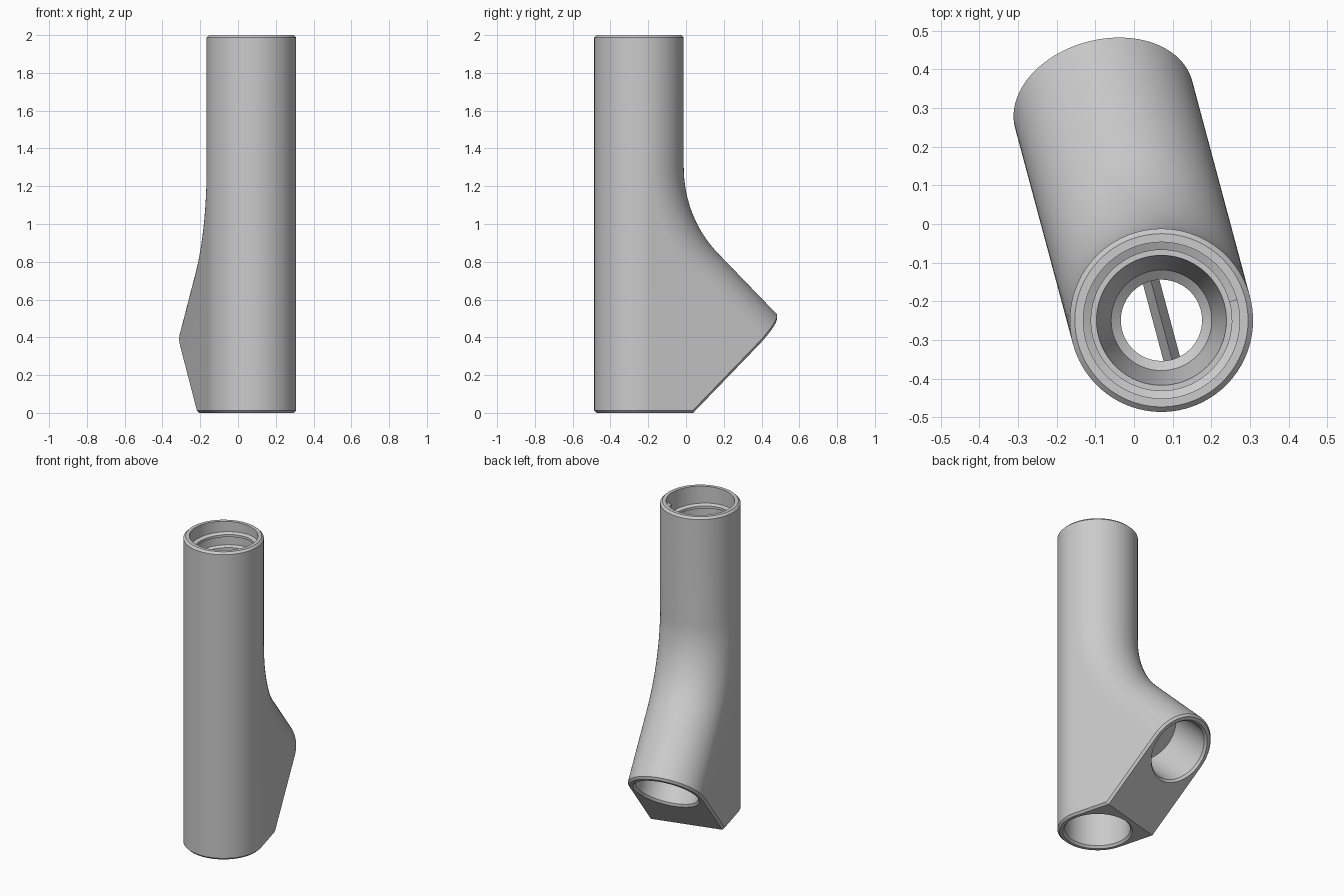
import bpy, bmesh, math
from math import sin, cos, pi, radians
from mathutils import Matrix, Vector

if "Cube" in bpy.data.objects:
    bpy.data.objects.remove(bpy.data.objects["Cube"])

R = 0.237              # outer radius
BEND = 0.877           # bend radius of the branch axis
SEG = 48               # segments per half circle
BEND_Z = 1.3           # height where the bend begins
END = (0.587, 0.35)    # centre of the branch mouth (y, z)
PLACE = Matrix.Translation((0.071, -0.249, 0)) @ Matrix.Rotation(radians(15), 4, 'Z')

grey = bpy.data.materials.new("plain_grey")
grey.use_nodes = True
grey.diffuse_color = (0.6, 0.6, 0.6, 1)
grey.node_tree.nodes["Principled BSDF"].inputs["Base Color"].default_value = (0.6, 0.6, 0.6, 1)


def finish(bm, name):
    bmesh.ops.recalc_face_normals(bm, faces=bm.faces[:])
    mesh = bpy.data.meshes.new(name)
    bm.to_mesh(mesh)
    bm.free()
    mesh.materials.append(grey)
    obj = bpy.data.objects.new(name, mesh)
    obj.matrix_world = PLACE
    bpy.context.collection.objects.link(obj)
    return obj


def arc(steps=16):
    """Stations (y, z, tilt) along the bend."""
    tilts = [radians(45) * i / steps for i in range(steps + 1)]
    return [(BEND * (1 - cos(a)), BEND_Z - BEND * sin(a), a) for a in tilts]


def on_branch(d):
    """Station at distance d beyond the branch mouth."""
    s = math.sqrt(0.5)
    return (END[0] + d * s, END[1] - d * s, pi / 4)


def ring(station, r, start, stop, count):
    y, z, a = station
    pts = []
    for i in range(count):
        t = start + (stop - start) * i / (count - 1)
        pts.append(Vector((r * cos(t), y + r * sin(t) * cos(a), z + r * sin(t) * sin(a))))
    return pts


def skin(bm, rows, closed=False):
    rows = [[bm.verts.new(p) for p in row] for row in rows]
    n = len(rows[0])
    for a, b in zip(rows, rows[1:]):
        for i in range(n if closed else n - 1):
            j = (i + 1) % n
            bm.faces.new((a[i], a[j], b[j], b[i]))
    if closed:
        bm.faces.new(rows[0])
        bm.faces.new(rows[-1])


def tube(name, stations):
    """Capped round tube through (station, radius) pairs."""
    bm = bmesh.new()
    rows = [ring(s, r, 0, 2 * pi * (1 - 1 / (2 * SEG)), 2 * SEG) for s, r in stations]
    skin(bm, rows, closed=True)
    return finish(bm, name)


def build_body():
    bm = bmesh.new()
    path = [(0, 2, 0)] + arc() + [on_branch(0)]
    back = [ring(s, R, 0, pi, SEG + 1) for s in path]
    front = [ring((0, z, 0), R, 0, -pi, SEG + 1) for z in (2, BEND_Z, 0)]
    skin(bm, back)
    skin(bm, front)
    foot = [Vector((x, R, 0)) for x in (-R, R)]
    # flat cheeks filling the space under the branch
    for side in (-1, 1):
        outline = [(s[0], s[1]) for s in path[1:]] + [(R, 0), (0, 0)]
        bm.faces.new([bm.verts.new((side * R, y, z)) for y, z in outline])
    # top, bottom and branch mouth caps
    for cap in (back[0] + front[0][-2:0:-1], front[-1] + foot, back[-1] + foot):
        bm.faces.new([bm.verts.new(p) for p in cap])
    bmesh.ops.remove_doubles(bm, verts=bm.verts[:], dist=1e-5)
    bmesh.ops.recalc_face_normals(bm, faces=bm.faces[:])
    # chamfer the rims, leaving the crease between bottom and mouth sharp
    rims = [e for e in bm.edges if e.calc_face_angle(0) > 0.5
            and not all(v.co.z < 1e-4 and v.co.y > R - 1e-4 for v in e.verts)]
    bmesh.ops.bevel(bm, geom=rims, offset=0.013, segments=1, affect='EDGES')
    return finish(bm, "body")


body = build_body()

# straight bore: bottom socket, narrow neck, funnel and threaded socket
bore_profile = [(0.205, -0.05), (0.205, 0), (0.193, 0.014), (0.193, 0.42), (0.105, 0.42),
                (0.105, 1.38), (0.13, 1.4), (0.168, 1.62), (0.187, 1.62), (0.202, 1.65),
                (0.202, 2.05)]
main_bore = tube("main_bore", [((0, z, 0), r) for r, z in bore_profile])
branch_passage = tube("branch_passage", [(s, 0.1) for s in arc() + [on_branch(-0.25)]])
branch_socket = tube("branch_socket", [(on_branch(d), r) for d, r in
                     ((-0.3, 0.19), (-0.014, 0.19), (0, 0.202), (0.05, 0.202))])

bpy.context.view_layer.objects.active = body
for cutter in (main_bore, branch_passage, branch_socket):
    mod = body.modifiers.new(cutter.name, 'BOOLEAN')
    mod.operation = 'DIFFERENCE'
    mod.solver = 'EXACT'
    mod.object = cutter
    bpy.ops.object.modifier_apply(modifier=mod.name)
    bpy.data.objects.remove(cutter)

# helical thread ridge inside the top socket
bm = bmesh.new()
rows = []
for i in range(3 * 64 + 1):
    t = 2 * pi * i / 64
    z = 1.94 - 0.085 * t / (2 * pi)
    rows.append([Vector((r * cos(t), r * sin(t), z + dz)) for r, dz in
                 ((0.212, 0.022), (0.182, 0.008), (0.182, -0.008), (0.212, -0.022))])
skin(bm, rows, closed=True)
thread = finish(bm, "thread")

# ridged bar across the neck
bm = bmesh.new()
skin(bm, [[Vector((x, y, z)) for x, z in ((-0.022, 0.44), (0.022, 0.44), (0, 0.49))]
          for y in (-0.115, 0.115)], closed=True)
finish(bm, "neck_bar")

for obj in (body, thread):
    bpy.ops.object.select_all(action='DESELECT')
    obj.select_set(True)
    bpy.context.view_layer.objects.active = obj
    bpy.ops.object.shade_smooth_by_angle(angle=radians(25))
